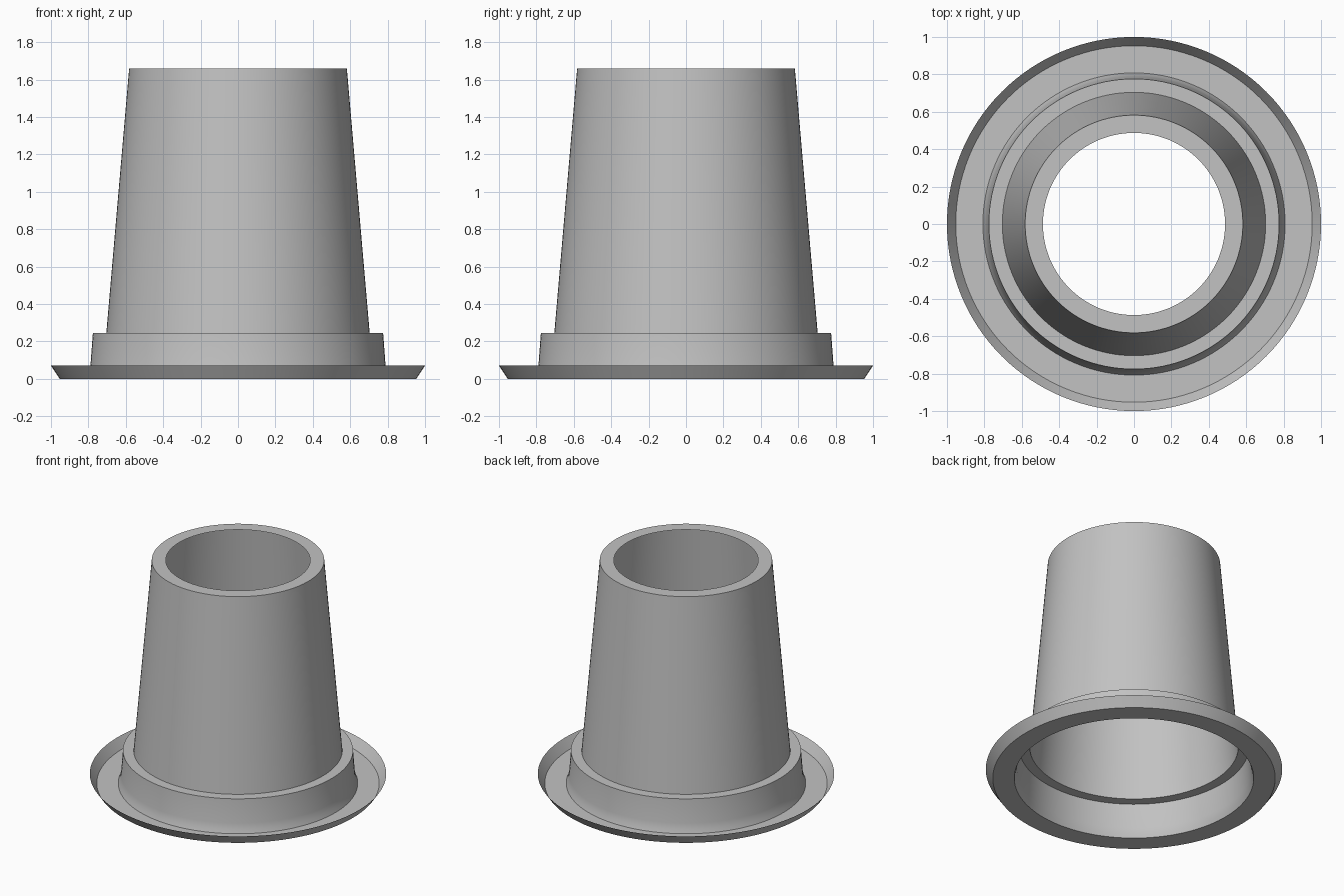
import bpy
import bmesh
import math
from mathutils import Vector

SEGMENTS = 128

cube = bpy.data.objects.get("Cube")
if cube:
    bpy.data.objects.remove(cube, do_unlink=True)

# Single plain grey
grey = bpy.data.materials.new("plain grey")
grey.use_nodes = True
colour = (0.54, 0.54, 0.54, 1)
grey.diffuse_color = colour
grey.node_tree.nodes["Principled BSDF"].inputs["Base Color"].default_value = colour


def lathe(name, profile):
    """Turn a (radius, height) profile, listed from outside in, around z."""
    bm = bmesh.new()
    verts = [bm.verts.new((r, 0, z)) for r, z in profile]
    edges = [bm.edges.new(pair) for pair in zip(verts, verts[1:])]
    bmesh.ops.spin(bm, geom=verts + edges, cent=(0, 0, 0), axis=(0, 0, 1),
                   angle=math.tau, steps=SEGMENTS, use_merge=True)
    bmesh.ops.remove_doubles(bm, verts=bm.verts, dist=0.0001)
    bm.normal_update()

    # Make the outer side of the sheet the front side
    (r0, z0), (r1, z1) = profile[:2]
    bm.faces.ensure_lookup_table()
    face = min(bm.faces, key=lambda f: (
        f.calc_center_median() - Vector(((r0 + r1) / 2, 0, (z0 + z1) / 2))).length)
    if face.normal.dot(Vector((z1 - z0, 0, r0 - r1))) < 0:
        bmesh.ops.reverse_faces(bm, faces=bm.faces)

    mesh = bpy.data.meshes.new(name)
    bm.to_mesh(mesh)
    bm.free()
    mesh.materials.append(grey)
    obj = bpy.data.objects.new(name, mesh)
    bpy.context.collection.objects.link(obj)
    bpy.ops.object.select_all(action="DESELECT")
    obj.select_set(True)
    bpy.context.view_layer.objects.active = obj
    bpy.ops.object.shade_smooth_by_angle(angle=math.radians(30))
    return obj


# Shallow dish with a sloping lip
lathe("dish_flange", [(1.0, 0.07), (0.953, 0), (0.808, 0)])

# Collar, flared at its foot, with a flat step on top
lathe("collar", [(0.808, 0), (0.797, 0.03), (0.789, 0.07), (0.776, 0.245), (0.704, 0.245)])

# Tapered tube with a flat ring around its open top
lathe("tapered_tube", [(0.704, 0.245), (0.582, 1.66), (0.487, 1.66)])
